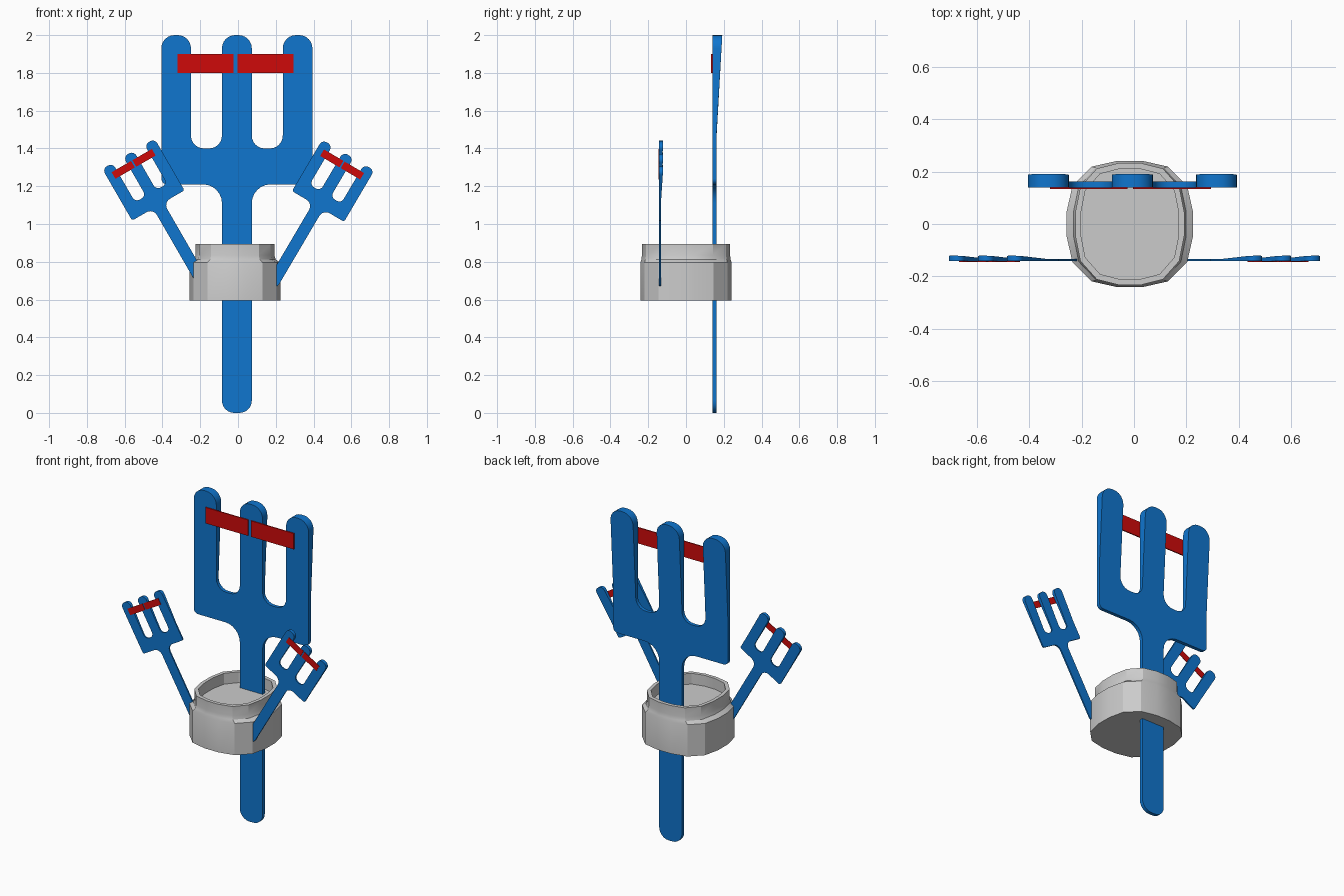
import bpy, bmesh, math
from mathutils import Vector

cube = bpy.data.objects.get("Cube")
if cube:
    bpy.data.objects.remove(cube, do_unlink=True)


def make_material(name, rgb):
    mat = bpy.data.materials.new(name)
    mat.use_nodes = True
    mat.diffuse_color = (*rgb, 1)
    mat.node_tree.nodes["Principled BSDF"].inputs["Base Color"].default_value = (*rgb, 1)
    return mat


blue = make_material("blue", (0.005, 0.18, 0.62))
red = make_material("red", (0.62, 0.003, 0.003))
grey = make_material("light grey", (0.6, 0.6, 0.6))


def finish(bm, name, mat):
    bmesh.ops.recalc_face_normals(bm, faces=bm.faces)
    mesh = bpy.data.meshes.new(name)
    bm.to_mesh(mesh)
    bm.free()
    mesh.materials.append(mat)
    obj = bpy.data.objects.new(name, mesh)
    bpy.context.collection.objects.link(obj)
    bpy.ops.object.select_all(action='DESELECT')
    obj.select_set(True)
    bpy.context.view_layer.objects.active = obj
    bpy.ops.object.shade_smooth_by_angle(angle=math.radians(30))
    return obj


def fillet(corners, steps=6):
    """Round each right-angled (x, z, radius) corner of a closed outline."""
    points = []
    for i, (x, z, r) in enumerate(corners):
        p = Vector((x, z))
        a = (Vector(corners[i - 1][:2]) - p).normalized()
        b = (Vector(corners[(i + 1) % len(corners)][:2]) - p).normalized()
        for k in range(steps + 1):
            t = math.pi / 2 * k / steps
            points.append(p + r * (a * (1 - math.sin(t)) + b * (1 - math.cos(t))))
    return points


# Fork outline: one half from handle end to middle prong, then mirrored
STEM, OUTER, INNER = 0.079, 0.4, 0.243
NECK, NOTCH, TIP = 1.21, 1.4, 2.0
RAMP = 1.48
half = [(STEM, 0, 0.065), (STEM, NECK, 0.1), (OUTER, NECK, 0.03),
        (OUTER, TIP, 0.07), (INNER, TIP, 0.07), (INNER, NOTCH, 0.068),
        (STEM, NOTCH, 0.068), (STEM, TIP, 0.07)]
outline = fillet(half + [(-x, z, r) for x, z, r in reversed(half)])


def make_fork(name):
    bm = bmesh.new()
    bm.faces.new([bm.verts.new((p.x, 0, p.y)) for p in outline])
    bmesh.ops.bisect_plane(bm, geom=bm.verts[:] + bm.edges[:] + bm.faces[:],
                           plane_co=(0, 0, RAMP), plane_no=(0, 0, 1))
    # Flat front; the back thickens along the prongs
    ext = bmesh.ops.extrude_face_region(bm, geom=bm.faces[:], use_keep_orig=True)
    for v in ext["geom"]:
        if isinstance(v, bmesh.types.BMVert):
            v.co.y = 0.022 + 0.03 * max(0, v.co.z - RAMP) / (TIP - RAMP)
    return finish(bm, name, blue)


def make_band(name, x0, x1):
    bm = bmesh.new()
    bmesh.ops.create_cube(bm, size=1)
    for v in bm.verts:
        v.co = ((x0 + x1) / 2 + v.co.x * (x1 - x0),
                -0.0035 + v.co.y * 0.007, 1.85 + v.co.z * 0.1)
    return finish(bm, name, red)


# Large fork at the back, two small ones leaning outwards at the front
placements = [("large", (-0.006, 0.14, 0), 1, 0),
              ("small_left", (0.178, -0.142, 0.676), 0.4, 30.5),
              ("small_right", (-0.18, -0.142, 0.679), 0.4, -30)]
for label, loc, size, lean in placements:
    parts = [make_fork(label + "_fork"),
             make_band(label + "_band_right", -0.315, -0.018),
             make_band(label + "_band_left", 0.003, 0.3)]
    for obj in parts:
        obj.location = loc
        obj.scale = (size, size, size)
        obj.rotation_euler = (0, math.radians(lean), 0)


# Holder cup: stacked rounded-square rings with a stepped rim and a raised floor
def ring(bm, z, rx, ry, sides=16, n=2.8):
    verts = []
    for i in range(sides):
        a = math.tau * (i + 0.5) / sides
        c, s = math.cos(a), math.sin(a)
        r = 1.03 * (abs(c) ** n + abs(s) ** n) ** (-1 / n) * math.cos(math.pi / sides)
        verts.append(bm.verts.new((c * r * rx, s * r * ry, z)))
    return verts


bm = bmesh.new()
levels = [(0.595, 0.24, 0.24), (0.795, 0.24, 0.24), (0.812, 0.214, 0.235),
          (0.835, 0.207, 0.232), (0.893, 0.207, 0.232),
          (0.893, 0.186, 0.21), (0.825, 0.186, 0.21)]
rings = [ring(bm, *level) for level in levels]
for low, high in zip(rings, rings[1:]):
    for i in range(len(low)):
        j = (i + 1) % len(low)
        bm.faces.new((low[i], low[j], high[j], high[i]))
bm.faces.new(rings[0])
bm.faces.new(rings[-1])
cup = finish(bm, "holder_cup", grey)
cup.location.x = -0.016
